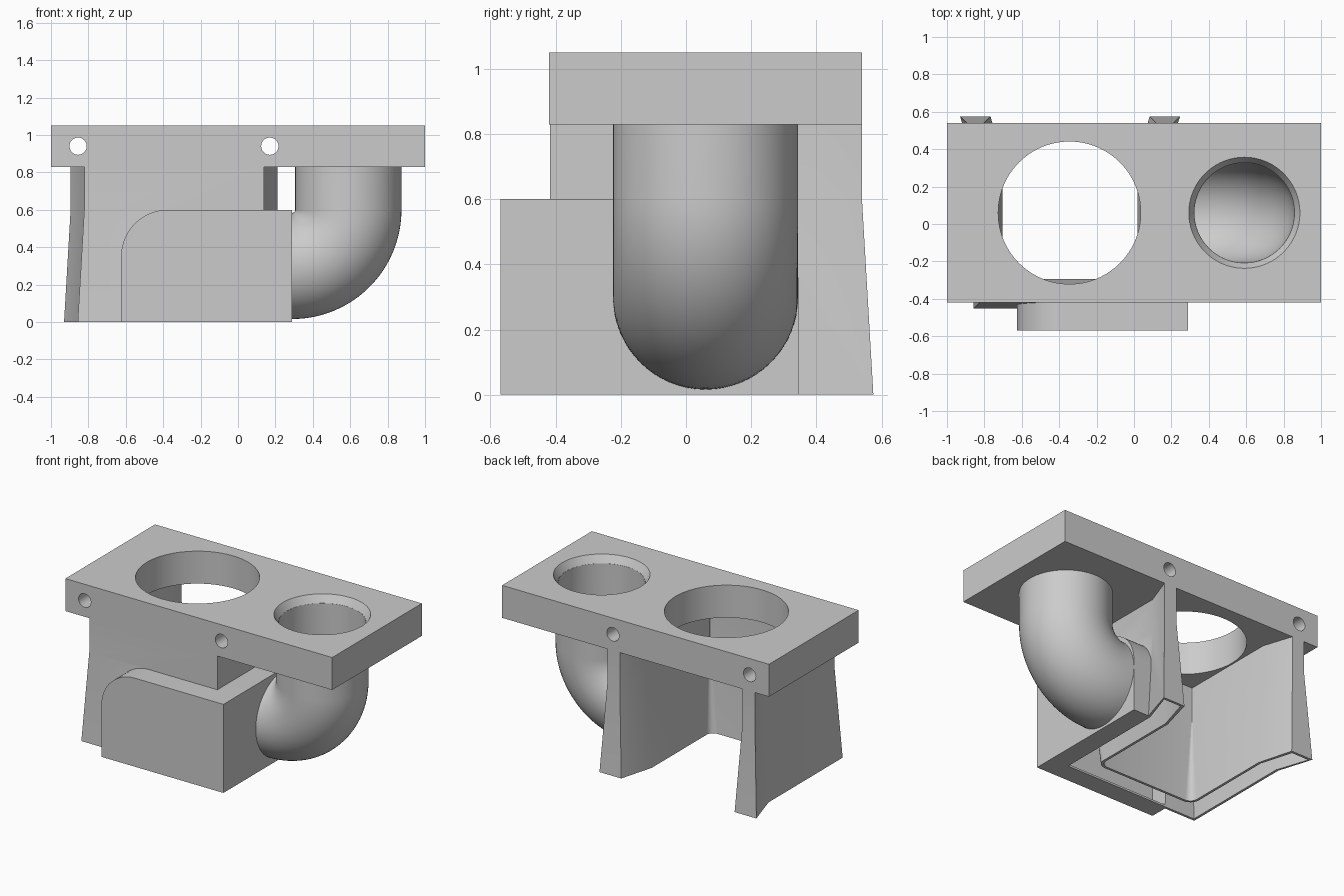
import bpy, bmesh, math
from math import sin, cos, pi

if "Cube" in bpy.data.objects:
    bpy.data.objects.remove(bpy.data.objects["Cube"])

WALL = 0.017
CX = -0.342          # centre line of the U-shaped nozzle


def loft(name, rings):
    """Closed solid skinned through rings of equal point count."""
    bm = bmesh.new()
    vs = [[bm.verts.new(p) for p in ring] for ring in rings]
    n = len(rings[0])
    for a, b in zip(vs, vs[1:]):
        for i in range(n):
            j = (i + 1) % n
            bm.faces.new((a[i], a[j], b[j], b[i]))
    bm.faces.new(vs[0][::-1])
    bm.faces.new(vs[-1])
    bmesh.ops.recalc_face_normals(bm, faces=bm.faces)
    me = bpy.data.meshes.new(name)
    bm.to_mesh(me)
    bm.free()
    ob = bpy.data.objects.new(name, me)
    bpy.context.collection.objects.link(ob)
    return ob


def box(name, x0, x1, y0, y1, z0, z1):
    return loft(name, [[(x0, y0, z), (x1, y0, z), (x1, y1, z), (x0, y1, z)] for z in (z0, z1)])


def disc(x, y, z, r, n=96):
    return [(x + r * cos(2 * pi * i / n), y + r * sin(2 * pi * i / n), z) for i in range(n)]


def elbow(name, r, top, end):
    """Round pipe: straight down, then a quarter bend towards -x."""
    def ring(cx, cz, a, n=64):
        return [(cx + r * cos(t) * cos(a), 0.06 + r * sin(t), cz + r * cos(t) * sin(a))
                for t in (2 * pi * i / n for i in range(n))]
    rings = [ring(0.59, top, 0)]
    for k in range(25):
        a = -pi / 2 * k / 24
        rings.append(ring(0.29 + 0.3 * cos(a), 0.6 + 0.3 * sin(a), a))
    rings.append(ring(end, 0.3, -pi / 2))
    return loft(name, rings)


def u_ring(z, o, r):
    """U-shaped outline, thickened by o, inner corners rounded by r."""
    right = [(0.553 + o, 0.54 + o), (0.46 - o, 0.54 + o), (0.395 - o, 0.34)]
    xi, yi = 0.395 - o, -0.33 + o
    right += [(xi - r + r * cos(a), yi + r + r * sin(a))
              for a in (-pi / 2 * k / 6 for k in range(7))]
    outer = [(0.48 + o, -0.418 - o), (0.48 + o, 0.34)]
    half = outer + right
    pts = half + [(-x, y) for x, y in reversed(half)]
    return [(CX + x, y, z) for x, y in pts]


def arm_profile(u0, u1, z0, z1, r):
    """Side outline of a duct arm; the corner at (u1, z1) is rounded."""
    return [(u0, z0), (u1, z0)] + [
        (u1 - r + r * cos(a), z1 - r + r * sin(a))
        for a in (pi / 2 * k / 16 for k in range(17))] + [(u0, z1)]


def arms(name, t, inner):
    """Two equal duct arms meeting at the front right corner, inset by t."""
    prof = arm_profile(t, 0.915 - t, t, 0.6 - t, 0.25 - t)
    front = loft(name + "_front", [[(0.29 - u, y, z) for u, z in prof]
                                   for y in (-0.57 + t, -0.40 + inner)])
    side = loft(name + "_side", [[(x, -0.57 + u, z) for u, z in prof]
                                 for x in (0.29 - t, 0.12 - inner)])
    return [front, side]


def combine(body, other, op):
    m = body.modifiers.new(op, 'BOOLEAN')
    m.operation, m.solver, m.object = op, 'EXACT', other
    bpy.context.view_layer.objects.active = body
    bpy.ops.object.modifier_apply(modifier=m.name)
    bpy.data.objects.remove(other)


# top mounting plate
body = box("duct_bracket", -1, 1, -0.42, 0.54, 0.83, 1.05)

# flared nozzle, duct arms, elbow pipe
solids = [loft("nozzle", [u_ring(0, 0.035, 0.05), u_ring(0.6, 0, 0.004), u_ring(0.84, 0, 0.004)])]
solids += arms("arm", 0, 0)
solids.append(elbow("elbow_pipe", 0.284, 0.84, 0.28))

# hollow interior: nozzle slot, arm channels, pipe bore
cutters = [loft("slot", [u_ring(-0.02, 0.035 - WALL, 0.05 + WALL),
                         u_ring(0, 0.035 - WALL, 0.05 + WALL),
                         u_ring(0.583, -WALL, 0.004 + WALL)])]
cutters += arms("channel", 0.013, 0.012)
cutters.append(elbow("bore", 0.267, 1.1, 0.2))

# tapered pipe socket, large round opening, screw holes
cutters.append(loft("socket", [disc(0.59, 0.06, 1.0, 0.268), disc(0.59, 0.06, 1.05, 0.297),
                               disc(0.59, 0.06, 1.08, 0.297)]))
cutters.append(loft("opening", [disc(-0.345, 0.06, z, 0.381) for z in (0.8, 1.1)]))
for x in (-0.855, 0.17):
    cutters.append(loft("screw_hole", [[(px, y, pz) for px, pz, _ in disc(x, 0.94, 0, 0.046, 40)]
                                       for y in (-0.6, 0.7)]))

for ob in solids:
    combine(body, ob, 'UNION')
for ob in cutters:
    combine(body, ob, 'DIFFERENCE')

bpy.ops.object.select_all(action='DESELECT')
body.select_set(True)
bpy.context.view_layer.objects.active = body
bpy.ops.object.shade_smooth_by_angle(angle=math.radians(25))
